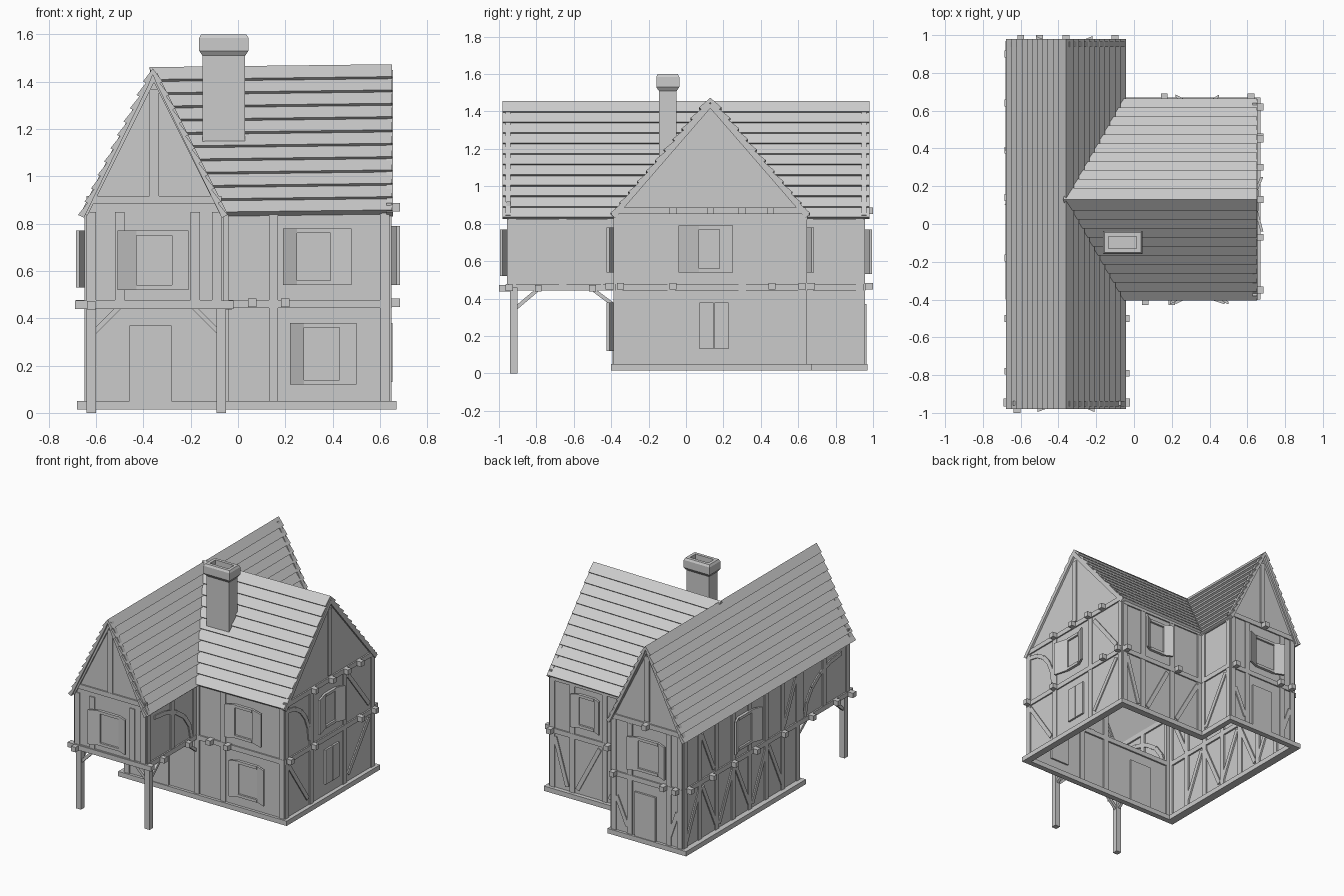
import bpy, bmesh, math
from mathutils import Vector

cube = bpy.data.objects.get("Cube")
if cube:
    bpy.data.objects.remove(cube, do_unlink=True)

grey = bpy.data.materials.new("plain grey")
grey.use_nodes = True
COL = (0.6, 0.6, 0.6, 1)
grey.diffuse_color = COL
grey.node_tree.nodes["Principled BSDF"].inputs["Base Color"].default_value = COL


def finish(name, bm, recalc=True):
    if recalc:
        bmesh.ops.recalc_face_normals(bm, faces=bm.faces[:])
    me = bpy.data.meshes.new(name)
    bm.to_mesh(me)
    bm.free()
    me.materials.append(grey)
    ob = bpy.data.objects.new(name, me)
    bpy.context.scene.collection.objects.link(ob)
    return ob


def prism(bm, ring_a, ring_b):
    """Solid between two matching rings of points."""
    a = [bm.verts.new(p) for p in ring_a]
    b = [bm.verts.new(p) for p in ring_b]
    n = len(a)
    bm.faces.new(a[::-1])
    bm.faces.new(b)
    for i in range(n):
        bm.faces.new((a[i], a[(i + 1) % n], b[(i + 1) % n], b[i]))


def box(bm, x0, x1, y0, y1, z0, z1):
    rings = [[(x0, y0, z), (x1, y0, z), (x1, y1, z), (x0, y1, z)] for z in (z0, z1)]
    prism(bm, *rings)


# Wall planes: axis of the normal, position, outward sign
FRONT, JETTY = ("y", -0.38, -1), ("y", -0.95, -1)
GABLE, BACK = ("x", 0.64, 1), ("y", 0.64, 1)
REAR, LEFT, INNER = ("y", 0.95, 1), ("x", -0.64, -1), ("x", -0.07, 1)


def at(wall, u, z, d=0.0):
    axis, pos, sign = wall
    return (pos + sign * d, u, z) if axis == "x" else (u, pos + sign * d, z)


# Walls, open underneath
bm = bmesh.new()


def panel(wall, pts):
    face = bm.faces.new([bm.verts.new(at(wall, u, z)) for u, z in pts])
    face.normal_update()
    if face.normal["xyz".index(wall[0])] * wall[2] < 0:
        face.normal_flip()


def rect(wall, u0, u1, z0, z1):
    panel(wall, [(u0, z0), (u1, z0), (u1, z1), (u0, z1)])


def gable(wall, u0, u1, z0, peak):
    panel(wall, [(u0, z0), (u1, z0), (u1, 0.85), ((u0 + u1) / 2, peak), (u0, 0.85)])


FLOOR, EAVE, BASE = 0.45, 0.86, 0.03
rect(FRONT, -0.64, -0.07, BASE, FLOOR)
rect(FRONT, -0.07, 0.64, BASE, EAVE)
rect(LEFT, -0.38, 0.95, BASE, EAVE)
rect(LEFT, -0.95, -0.38, FLOOR, EAVE)
rect(INNER, -0.95, -0.38, FLOOR, EAVE)
rect(INNER, 0.64, 0.95, BASE, EAVE)
rect(BACK, -0.07, 0.64, BASE, EAVE)
gable(JETTY, -0.64, -0.07, FLOOR, 1.42)
gable(REAR, -0.64, -0.07, BASE, 1.42)
gable(GABLE, -0.38, 0.64, BASE, 1.44)
bm.faces.new([bm.verts.new(p) for p in ((-0.64, -0.95, FLOOR), (-0.64, -0.38, FLOOR),
                                        (-0.07, -0.38, FLOOR), (-0.07, -0.95, FLOOR))])
finish("walls", bm, False)

# Stone sill around the footprint
bm = bmesh.new()
for x0, x1, y0, y1 in ((-0.68, 0.67, -0.4, -0.36), (0.62, 0.67, -0.36, 0.67),
                       (-0.05, 0.62, 0.62, 0.67), (-0.09, -0.05, 0.62, 0.97),
                       (-0.68, -0.09, 0.93, 0.97), (-0.68, -0.62, -0.36, 0.93)):
    box(bm, x0, x1, y0, y1, 0.015, 0.05)
finish("base_sill", bm)


# Roofs made of overlapping plank courses
def roof(name, half, ridge, drop, place, span):
    bm = bmesh.new()
    rows = 11
    slope = Vector((half, drop)).normalized()
    out = Vector((slope.y, slope.x))
    for side in (-1, 1):
        for i in range(rows):
            hi, lo = i / rows, (i + 1) / rows
            top, low = Vector((half * hi, ridge - drop * hi)), Vector((half * lo, ridge - drop * lo))
            sec = [low - out * 0.012, low + out * 0.016, top + out * 0.002, top - out * 0.012]
            if i == 0:
                sec[2], sec[3] = Vector((0, ridge + 0.006)), Vector((0, ridge - 0.02))
            ends = [span(p.y) for p in sec]
            prism(bm, [place(side * p.x, e[0], p.y) for p, e in zip(sec, ends)],
                  [place(side * p.x, e[1], p.y) for p, e in zip(sec, ends)])
    return finish(name, bm)


roof("long_roof", 0.302, 1.45, 0.62, lambda s, t, z: (s - 0.36, t, z), lambda z: (-0.98, 0.98))
roof("cross_roof", 0.522, 1.46, 0.62,
     lambda s, t, z: (t, 0.13 + s, z + 0.012 * t),
     lambda z: (-0.375 + max(0, 1.45 - z) * 0.302 / 0.62, 0.65))

# Chimney with a flared cap and an open flue
bm = bmesh.new()
box(bm, -0.15, 0.03, -0.145, -0.05, 1.1, 1.52)


def ring(grow, z):
    x, y = 0.09 + grow, 0.0475 + grow
    return [(-0.06 + a * x, -0.0975 + b * y, z) for a, b in ((-1, -1), (1, -1), (1, 1), (-1, 1))]


loops = [[bm.verts.new(p) for p in ring(g, z)] for g, z in
         ((0, 1.51), (0.014, 1.53), (0.014, 1.585), (0.006, 1.6), (-0.016, 1.6), (-0.016, 1.525))]
for a, b in zip(loops, loops[1:]):
    for i in range(4):
        bm.faces.new((a[i], a[(i + 1) % 4], b[(i + 1) % 4], b[i]))
bm.faces.new(loops[-1])
finish("chimney", bm)


# Timber framing: straight bars laid on a wall
def bar(bm, wall, u0, z0, u1, z1, w=0.04, depth=0.008):
    d = Vector((u1 - u0, z1 - z0)).normalized() * w / 2
    pts = [(u0 - d.y, z0 + d.x), (u1 - d.y, z1 + d.x), (u1 + d.y, z1 - d.x), (u0 + d.y, z0 - d.x)]
    prism(bm, [at(wall, u, z, -0.012) for u, z in pts], [at(wall, u, z, depth) for u, z in pts])


def arc(bm, wall, u, z, ru, rz):
    pts = [(u + ru * math.cos(k * math.pi / 10), z + rz * math.sin(k * math.pi / 10)) for k in range(6)]
    for p, q in zip(pts, pts[1:]):
        bar(bm, wall, *p, *q, 0.03)


def timbers(name, wall, u0, u1, z0, studs, braces=(), rails=(0.46, 0.84), peak=None, arcs=()):
    bm = bmesh.new()
    for u in (u0 + 0.02, u1 - 0.02, *studs):
        bar(bm, wall, u, z0, u, 0.85)
    for z in rails:
        bar(bm, wall, u0, z, u1, z, 0.035, 0.01)
    for b in braces:
        bar(bm, wall, *b, 0.03)
    for a in arcs:
        arc(bm, wall, *a)
    if peak:
        mid = (u0 + u1) / 2
        bar(bm, wall, mid, 0.9, mid, peak - 0.06)
        for u in (u0 - 0.01, u1 + 0.01):
            bar(bm, wall, u, 0.84, mid, peak, 0.03, 0.015)
    finish(name, bm)


timbers("jetty_timbers", JETTY, -0.64, -0.07, 0.44, (-0.5, -0.18), (), (0.46, 0.9), 1.43)
timbers("rear_timbers", REAR, -0.64, -0.07, 0.04, (-0.22, -0.53),
        ((-0.6, 0.3, -0.53, 0.1), (-0.11, 0.3, -0.2, 0.1)), (0.46, 0.87), 1.43)
timbers("gable_timbers", GABLE, -0.38, 0.64, 0.04, (-0.08, 0.3),
        ((0.34, 0.1, 0.58, 0.42), (0.34, 0.82, 0.58, 0.52), (-0.12, 0.1, -0.34, 0.42)),
        (0.46, 0.87), 1.44, ((-0.34, 0.52, 0.24, 0.3),))
timbers("front_timbers", FRONT, -0.64, 0.64, 0.04, (-0.06, 0.15), (), (0.46,))
timbers("back_timbers", BACK, -0.07, 0.64, 0.04, (0.2, 0.46),
        ((0.16, 0.08, -0.03, 0.42), (0.24, 0.42, 0.42, 0.08), (0.5, 0.08, 0.6, 0.42)))
posts = [-0.38 + 0.19 * k for k in range(1, 7)]
timbers("left_timbers", LEFT, -0.38, 0.95, 0.04, posts,
        [(p + 0.16 * (k % 2), 0.08, p + 0.16 * (1 - k % 2), 0.42) for k, p in enumerate(posts)]
        + [(-0.2, 0.5, -0.34, 0.8), (0.6, 0.5, 0.74, 0.8)])
for nm, wl in (("jetty_left_timbers", LEFT), ("jetty_inner_timbers", INNER)):
    timbers(nm, wl, -0.95, -0.38, 0.45, (-0.66,), (), (0.46, 0.84), None, ((-0.86, 0.48, 0.42, 0.3),))
timbers("rear_inner_timbers", INNER, 0.64, 0.95, 0.04, (), ((0.69, 0.08, 0.9, 0.42),))


# Windows with half-open shutters, and doors
def window(name, wall, u0, a, b, u1, z0, z1):
    bm = bmesh.new()
    bar(bm, wall, (a + b) / 2, z0 + 0.02, (a + b) / 2, z1 - 0.02, b - a, 0.006)
    for z in (z0 + 0.01, z1 - 0.01):
        bar(bm, wall, a, z, b, z, 0.02, 0.02)
    for hinge, free in ((a, u0), (b, u1)):
        for_ring = [[at(wall, u, z, d) for u, d in
                     ((hinge, 0.0), (hinge, 0.015), (free, 0.045), (free, 0.03))] for z in (z0, z1)]
        prism(bm, *for_ring)
    finish(name, bm)


window("jetty_window", JETTY, -0.51, -0.43, -0.28, -0.21, 0.52, 0.77)
window("front_upper_window", FRONT, 0.19, 0.25, 0.39, 0.48, 0.54, 0.78)
window("front_lower_window", FRONT, 0.22, 0.28, 0.43, 0.5, 0.12, 0.38)
window("gable_window", GABLE, -0.04, 0.07, 0.18, 0.25, 0.54, 0.79)
window("back_window", BACK, 0.22, 0.28, 0.4, 0.45, 0.54, 0.78)
window("rear_window", REAR, -0.52, -0.45, -0.29, -0.22, 0.53, 0.77)
window("left_window", LEFT, 0.1, 0.18, 0.33, 0.4, 0.53, 0.77)


def door(name, wall, u0, u1, z0, z1, split=False):
    bm = bmesh.new()
    mid = (u0 + u1) / 2
    for a, b in ((u0, mid), (mid, u1)) if split else ((u0, u1),):
        bar(bm, wall, (a + b) / 2, z0, (a + b) / 2, z1, b - a - 0.004, 0.014)
    finish(name, bm)


door("front_door", FRONT, -0.46, -0.28, 0.05, 0.37)
door("rear_door", REAR, -0.43, -0.26, 0.05, 0.37)
door("gable_hatch", GABLE, 0.07, 0.23, 0.13, 0.38, True)

# Jetty support: posts, knee braces and the cross beam
bm = bmesh.new()
box(bm, -0.69, -0.02, -0.965, -0.925, 0.44, 0.475)
for x, s in ((-0.62, 1), (-0.07, -1)):
    box(bm, x - 0.02, x + 0.02, -0.94, -0.9, 0, 0.46)
    bar(bm, ("y", -0.92, -1), x, 0.33, x + s * 0.12, 0.45, 0.02)
    side = ("x", x, 1)
    bar(bm, side, -0.92, 0.34, -0.79, 0.45, 0.02)
    bar(bm, side, -0.38, 0.36, -0.5, 0.45, 0.02)
finish("jetty_support", bm)

# Projecting beam ends
bm = bmesh.new()
for wall, z, places in ((GABLE, 0.465, (-0.35, -0.07, 0.46, 0.62)), (GABLE, 0.87, (-0.07, 0.13, 0.3, 0.45)),
                        (INNER, 0.455, (-0.79, -0.5)), (FRONT, 0.465, (0.06, 0.2)),
                        (LEFT, 0.46, (0.9, 0.64, 0.39, 0.14, -0.18, -0.5, -0.78)),
                        (REAR, 0.465, (-0.6, -0.5, -0.1)), (REAR, 0.87, (-0.36,)),
                        (JETTY, 0.455, (-0.62,)), (BACK, 0.465, (0.16, 0.62))):
    for u in places:
        bar(bm, wall, u - 0.018, z, u + 0.018, z, 0.036, 0.05 if wall[0] == "y" else 0.045)
finish("beam_ends", bm)
